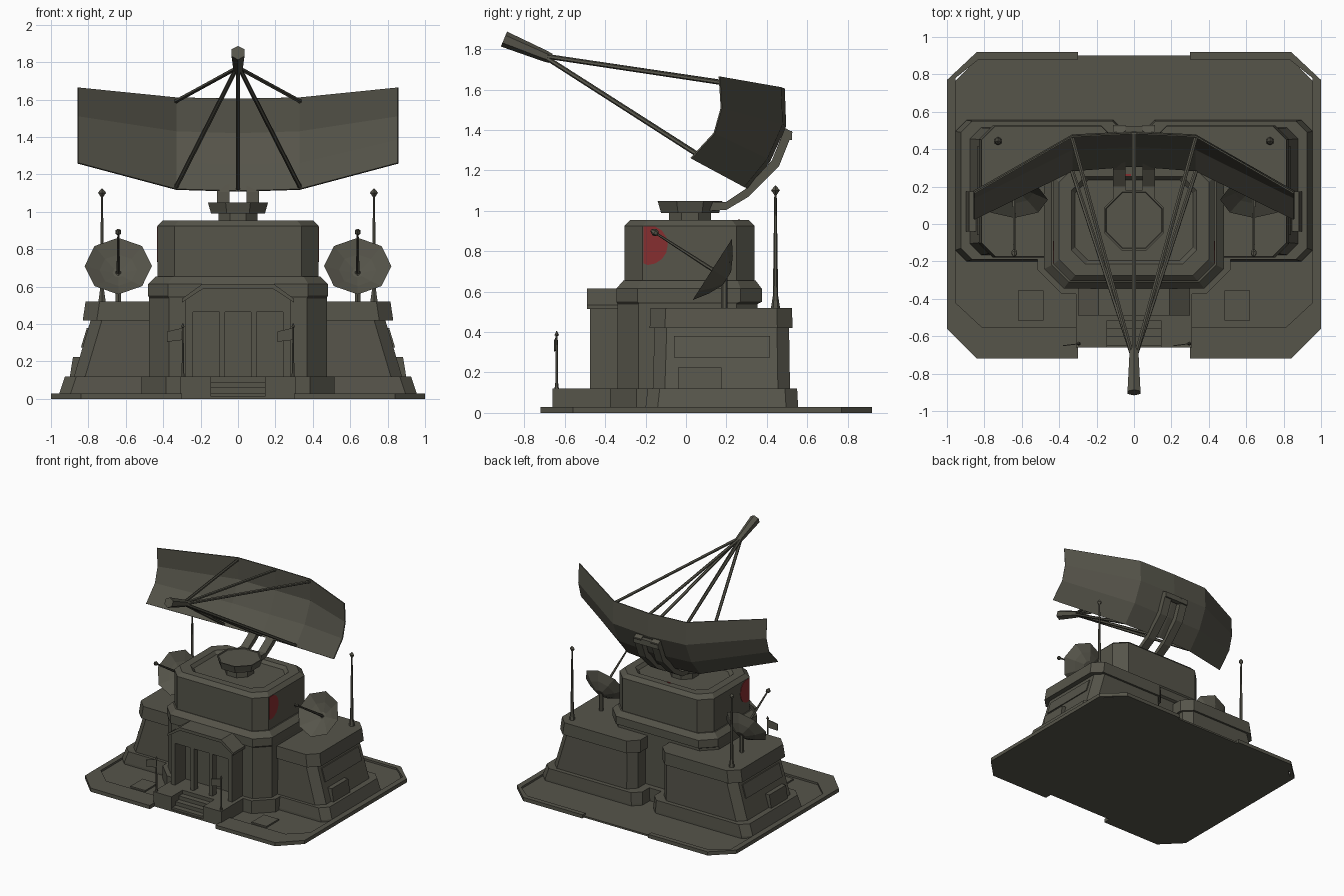
import bpy, bmesh, math
from mathutils import Vector

if "Cube" in bpy.data.objects:
    bpy.data.objects.remove(bpy.data.objects["Cube"])

def material(name, rgb):
    m = bpy.data.materials.new(name)
    m.diffuse_color = (*rgb, 1)
    m.use_nodes = True
    m.node_tree.nodes["Principled BSDF"].inputs["Base Color"].default_value = m.diffuse_color
    return m

GREY = material("olive_grey", (0.092, 0.089, 0.068))
RED = material("marking_red", (0.24, 0.028, 0.03))

def finish(name, bm, mat=GREY):
    bmesh.ops.recalc_face_normals(bm, faces=bm.faces)
    me = bpy.data.meshes.new(name)
    bm.to_mesh(me)
    bm.free()
    me.materials.append(mat)
    ob = bpy.data.objects.new(name, me)
    bpy.context.collection.objects.link(ob)
    return ob

def loft(name, rings, mat=GREY, s=1):
    """Join equal-length rings of points, cap both ends; s=-1 mirrors in x."""
    bm = bmesh.new()
    vs = [[bm.verts.new((s * p[0], p[1], p[2])) for p in r] for r in rings]
    n = len(rings[0])
    for a, b in zip(vs, vs[1:]):
        for i in range(n):
            j = (i + 1) % n
            bm.faces.new((a[i], a[j], b[j], b[i]))
    bm.faces.new(vs[0])
    bm.faces.new(vs[-1])
    return finish(name, bm, mat)

def ring(x0, x1, y0, y1, c, z):
    """Rectangle with chamfered corners at height z."""
    return [(x0 + c, y0, z), (x1 - c, y0, z), (x1, y0 + c, z), (x1, y1 - c, z),
            (x1 - c, y1, z), (x0 + c, y1, z), (x0, y1 - c, z), (x0, y0 + c, z)]

def box(name, x0, x1, y0, y1, z0, z1, s=1):
    return loft(name, [[(x0, y0, z), (x1, y0, z), (x1, y1, z), (x0, y1, z)] for z in (z0, z1)], s=s)

def turned(name, p, d, stations, n=8, phase=0.0):
    """Faceted round part: (distance, radius) stations along direction d from p."""
    p, d = Vector(p), Vector(d).normalized()
    u = d.cross(Vector((1, 0, 0)) if abs(d.x) < 0.9 else Vector((0, 1, 0))).normalized()
    v = d.cross(u)
    rings = []
    for t, r in stations:
        rings.append([p + d * t + (u * math.cos(a) + v * math.sin(a)) * r
                      for a in (2 * math.pi * i / n + phase for i in range(n))])
    return loft(name, rings)

def rod(name, p, q, r, n=6):
    d = Vector(q) - Vector(p)
    return turned(name, p, d, [(0, r), (d.length, r)], n)

SIDES = ((1, "right"), (-1, "left"))

# ground slab and raised kerb
loft("ground_floor", [ring(-.98, .98, -.66, .90, .16, z) for z in (0, .014)])
KERB = [(.3, .92), (.84, .92), (1, .77), (1, -.56), (.84, -.72), (.3, -.72),
        (.3, -.55), (.815, -.55), (.955, -.42), (.955, .78), (.83, .88), (.3, .88)]
for s, side in SIDES:
    loft("kerb_" + side, [[(x, y, z) for x, y in KERB] for z in (0, .03)], s=s)
    box("ground_hatch_" + side, .485, .62, -.515, -.355, .01, .026, s)

# central block
loft("centre_skirt", [ring(-.515, .515, -.375, .40, .13, z) for z in (0, .12)])
loft("centre_body", [ring(-.475, .475, -.34, .355, .105, .1), ring(-.475, .475, -.34, .355, .105, .54),
                     ring(-.48, .48, -.345, .375, .105, .55), ring(-.48, .48, -.345, .375, .105, .615),
                     ring(-.44, .44, -.31, .345, .09, .655)])
loft("upper_block", [ring(-.43, .43, -.305, .34, .09, .64), ring(-.43, .43, -.305, .34, .09, .925),
                     ring(-.40, .40, -.275, .31, .085, .955), ring(-.335, .335, -.215, .255, .075, .955),
                     ring(-.315, .315, -.195, .235, .07, .93)])

# red markings: clipped discs on the flanks, small plate on the roof
disc = [(-.19 + .1 * math.cos(a), .832 + .1 * math.sin(a)) for a in (2 * math.pi * i / 16 for i in range(16))]
disc = [(max(y, -.21), min(z, .922)) for y, z in disc if y > -.25]
for s, side in SIDES:
    loft("red_marking_" + side, [[(x, y, z) for y, z in disc] for x in (.428, .433)], RED, s)
loft("roof_marking", [[(-.045, .257, z), (-.015, .257, z), (-.015, .268, z), (-.045, .268, z)]
                      for z in (.953, .958)], RED)

# porch, steps and entrance portico
box("porch_platform", -.31, .31, -.515, -.3, 0, .12)
for i in range(3):
    box("porch_step", -.145, .145, -.65 + .045 * i, -.5, 0, .03 + .03 * i)
box("portico_lintel", -.28, .28, -.475, -.33, .465, .545)
CANOPY = [(-.3, .515), (-.3, .535), (-.19, .615), (.19, .615), (.3, .535), (.3, .515), (.185, .59), (-.185, .59)]
loft("portico_canopy", [[(x, y, z) for x, z in CANOPY] for y in (-.49, -.33)])
PED = [(-.28, .53), (.28, .53), (.185, .6), (-.185, .6)]
loft("portico_gable", [[(x, y, z) for x, z in PED] for y in (-.475, -.33)])
for s, side in SIDES:
    box("porch_cheek_" + side, .145, .31, -.66, -.5, 0, .12, s)
    box("portico_pillar_" + side, .07, .1, -.475, -.42, .11, .48, s)
    box("portico_wall_" + side, .24, .28, -.475, -.33, .11, .54, s)
    # flag pole with its flag (both flags blow the same way)
    x = .295 * s
    turned("flag_pole_" + side, (x, -.64, .11), (0, 0, 1),
           [(0, .012), (.04, .007), (.27, .005), (.275, .011), (.295, .002)], 6)
    F = [(x, .315), (x - .085, .305), (x - .085, .36), (x, .38)]
    loft("flag_" + side, [[(a, y - .12 * (x - a), b) for a, b in F] for y in (-.643, -.638)])

# side wings
for s, side in SIDES:
    loft("wing_skirt_" + side, [ring(.05, .955, -.2, .555, .06, 0), ring(.05, .955, -.2, .555, .06, .03),
                                ring(.055, .925, -.19, .55, .06, .12)], s=s)
    loft("wing_body_" + side, [ring(.12, .88, -.165, .515, .06, .11), ring(.12, .785, -.155, .51, .06, .43)], s=s)
    loft("wing_cap_" + side, [ring(.1, .83, -.18, .527, .075, .42), ring(.1, .815, -.175, .525, .075, .52)], s=s)
    # side window panel and lower hatch box
    loft("wing_window_" + side, [[(x - .04, -.06, z), (x, -.06, z), (x, .415, z), (x - .04, .415, z)]
                                 for x, z in ((.84, .275), (.808, .38))], s=s)
    loft("wing_hatch_" + side, [[(.8, -.04, z), (x, -.04, z), (x, .175, z), (.8, .175, z)]
                                for x, z in ((.90, .115), (.882, .225))], s=s)

    # small dish: cup, post and feed
    c, n = Vector((.64 * s, .13, .71)), Vector((0, -.84, .54)).normalized()
    turned("small_dish_" + side, c, n, [(-.085, .04), (-.05, .11), (0, .18), (-.04, .10), (-.065, .03)])
    rod("small_dish_post_" + side, (.64 * s, .19, .51), (.64 * s, .19, .68), .016)
    turned("small_dish_feed_" + side, c - n * .07, n,
           [(0, .011), (.39, .006), (.395, .014), (.41, .018), (.43, .006)], 6)

    # whip antenna with faceted tip
    turned("whip_antenna_" + side, (.727 * s, .443, .51), (0, 0, 1),
           [(0, .024), (.07, .013), (.57, .006)], 6)
    turned("antenna_tip_" + side, (.727 * s, .443, 1.075), (0, 0, 1),
           [(0, .003), (.027, .022), (.05, .002)], 4)

# turntable
turned("turntable_stem", (0, .02, .92), (0, 0, 1), [(0, .112), (.08, .112)], 8, math.pi / 8)
turned("turntable_disc", (0, .02, .99), (0, 0, 1),
       [(0, .156), (.015, .16), (.06, .174), (.06, .164), (.055, .16)], 8, math.pi / 8)

# dish support arms and crossbar
ARM = [(.12, 1.0), (.2, 1.005), (.31, 1.07), (.46, 1.22), (.528, 1.39), (.49, 1.41),
       (.425, 1.25), (.29, 1.105), (.2, 1.045), (.12, 1.045)]
for s, side in SIDES:
    loft("dish_arm_" + side, [[(x, y, z) for y, z in ARM] for x in (.045, .112)], s=s)
box("dish_arm_crossbar", -.112, .112, .485, .524, 1.35, 1.395)

# main reflector: columns of (y, z) from top to bottom, mirrored about x = 0
EDGE = [(.165, 1.665), (.175, 1.51), (.14, 1.385), (.025, 1.26)]
SIDE = [(.468, 1.612), (.475, 1.43), (.40, 1.26), (.285, 1.12)]
MID = [(.485, 1.605), (.492, 1.42), (.415, 1.25), (.31, 1.11)]
bm = bmesh.new()
cols = [[bm.verts.new((x, y, z)) for y, z in c]
        for x, c in ((-.855, EDGE), (-.33, SIDE), (0, MID), (.33, SIDE), (.855, EDGE))]
for a, b in zip(cols, cols[1:]):
    for i in range(3):
        bm.faces.new((a[i], a[i + 1], b[i + 1], b[i]))
reflector = finish("main_reflector", bm)
sol = reflector.modifiers.new("thickness", "SOLIDIFY")
sol.thickness, sol.offset = .008, 0

# feed horn and its struts
turned("feed_horn", (0, -.67, 1.755), (0, -.235, .097), [(0, .024), (.03, .028), (.25, .04)], 6)
for x in (-.33, 0, .33):
    k = .02 if x == 0 else 0
    rod("upper_strut", (x * .04, -.69, 1.765), (x, .46 + k, 1.592), .012)
    rod("lower_strut", (x * .04, -.69, 1.757), (x, .28 + k, 1.135 - k / 2), .012)
